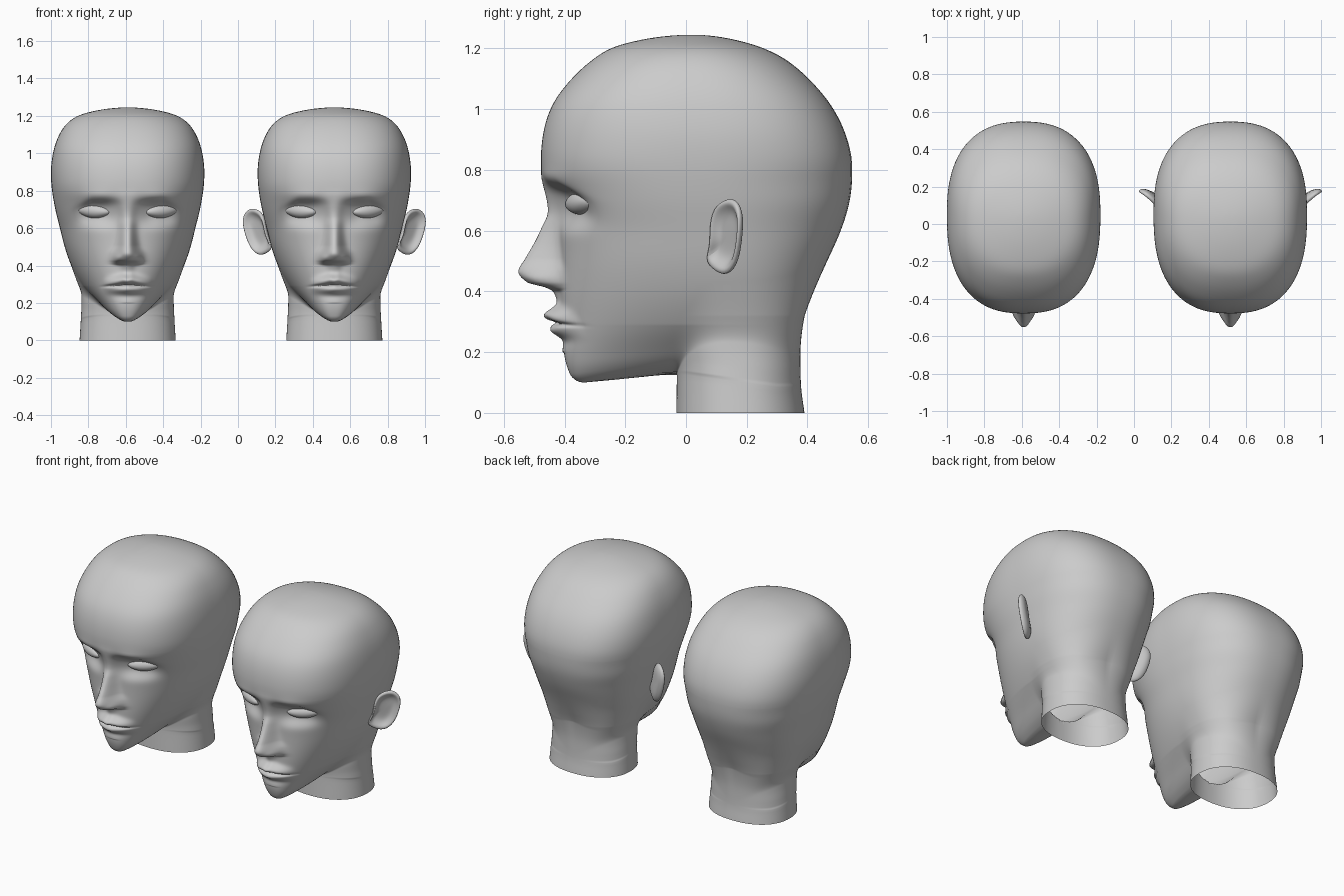
import bpy, bmesh
from math import sin, cos, pi, exp, sqrt, radians

if "Cube" in bpy.data.objects:
    bpy.data.objects.remove(bpy.data.objects["Cube"])

TOP = 1.245

# Head sections: z, front y, back y, half width, centre y, squareness
HEAD = [
    (0.000, -0.02, 0.36, 0.005, 0.18, 2.5), (0.085, -0.02, 0.36, 0.008, 0.18, 2.8),
    (0.098, -0.345, 0.36, 0.055, 0.17, 2.8), (0.13, -0.383, 0.36, 0.108, 0.17, 2.8),
    (0.20, -0.402, 0.36, 0.172, 0.16, 2.6), (0.30, -0.408, 0.38, 0.248, 0.15, 2.4),
    (0.40, -0.415, 0.42, 0.302, 0.13, 2.3), (0.50, -0.415, 0.465, 0.337, 0.10, 2.3),
    (0.60, -0.42, 0.51, 0.362, 0.08, 2.3), (0.70, -0.435, 0.54, 0.387, 0.06, 2.4),
    (0.76, -0.465, 0.547, 0.398, 0.05, 2.4), (0.82, -0.479, 0.548, 0.407, 0.05, 2.5),
    (0.90, -0.474, 0.532, 0.411, 0.05, 2.5), (1.00, -0.448, 0.487, 0.400, 0.04, 2.5),
    (1.10, -0.378, 0.405, 0.367, 0.03, 2.4), (1.16, -0.312, 0.335, 0.325, 0.02, 2.3),
    (1.20, -0.25, 0.258, 0.268, 0.02, 2.2), (1.23, -0.14, 0.155, 0.16, 0.02, 2.1),
    (TOP, 0.02, 0.02, 0.0, 0.02, 2.0)]
# Neck sections: z, front y, back y, half width
NECK = [(0.0, -0.032, 0.39, 0.257), (0.1, -0.03, 0.378, 0.25), (0.2, -0.04, 0.376, 0.246),
        (0.3, -0.02, 0.384, 0.246), (0.4, 0.0, 0.40, 0.24), (0.6, 0.02, 0.40, 0.19), (TOP, 0.01, 0.03, 0.001)]
# Nose: z, height above the face, half width
NOSE = [(0.0, 0, 0.05), (0.36, 0.010, 0.03), (0.398, 0.022, 0.035), (0.412, 0.045, 0.06), (0.43, 0.108, 0.062),
        (0.465, 0.137, 0.058), (0.51, 0.113, 0.045), (0.56, 0.082, 0.04), (0.61, 0.054, 0.038),
        (0.66, 0.028, 0.038), (0.72, 0.018, 0.045), (0.77, 0.008, 0.06), (0.82, 0, 0.06), (TOP, 0, 0.06)]


def sample(table, z, key=lambda v: v):
    """Monotone interpolation of a section table."""
    i = 0
    while i < len(table) - 2 and z > table[i + 1][0]:
        i += 1
    k = [key(r[0]) for r in table]
    d = k[i + 1] - k[i]
    t = (key(z) - k[i]) / d
    out = []
    for c in range(1, len(table[0])):
        def slope(j):
            if j == 0 or j == len(table) - 1:
                return (table[i + 1][c] - table[i][c]) / d
            a = (table[j][c] - table[j - 1][c]) / (k[j] - k[j - 1])
            b = (table[j + 1][c] - table[j][c]) / (k[j + 1] - k[j])
            return 2 * a * b / (a + b) if a * b > 0 else 0
        p, q = table[i][c], table[i + 1][c]
        out.append((2*t**3 - 3*t**2 + 1) * p + (t**3 - 2*t*t + t) * d * slope(i)
                   + (3*t*t - 2*t**3) * q + (t**3 - t*t) * d * slope(i + 1))
    return out


def smooth_sample(table, z, lo, key=lambda v: v):
    """Average of neighbouring samples, so no bands show."""
    h = max(min(0.05, (z - lo) / 3, (TOP - z) / 3), 0)
    taps = [(-1, 1), (-0.67, 2), (-0.33, 3), (0, 4), (0.33, 3), (0.67, 2), (1, 1)]
    rows = [(w, sample(table, z + o * h, key)) for o, w in taps]
    return [sum(w * r[c] for w, r in rows) / 16 for c in range(len(table[0]) - 1)]


def radius(phi, w, front, back, n):
    b = front if cos(phi) > 0 else back
    w, b = max(w, 1e-5), max(b, 1e-5)
    return ((abs(sin(phi)) / w) ** n + (abs(cos(phi)) / b) ** n) ** (-1 / n)


def bell(v, s, p=2):
    return exp(-(abs(v) / s) ** p)


def features(x, z, nose):
    """Forward displacement of the face: nose, sockets, brow and lips."""
    x = abs(x)
    f = nose[0] * bell(x, nose[1], 2.4)
    f += 0.022 * bell(x - 0.055, 0.022) * bell(z - 0.44, 0.024)          # nostril wings
    brow = 1 / (1 + exp((z - 0.752 + 0.5 * max(x - 0.19, 0)) / 0.011))
    f -= 0.043 * bell(x - 0.165, 0.10, 3) * bell(z - 0.69, 0.075, 3) * brow
    f += 0.008 * bell(x - 0.16, 0.10) * bell(z - 0.775, 0.03)
    m = max(1 - (x / 0.135) ** 2, 0)
    upper = 0.328 - 0.2 * x - 0.008 * bell(x, 0.014)
    f += 0.050 * m * bell(z - upper, 0.026)
    f += 0.032 * m ** 1.3 * bell(z - 0.272, 0.022)
    f -= 0.018 * bell(x, 0.125, 6) * bell(z - 0.298 + 0.08 * x, 0.007)
    f -= 0.006 * bell(x, 0.08) * bell(z - 0.235, 0.02)
    return f


def finish(bm, name, angle=60):
    bmesh.ops.recalc_face_normals(bm, faces=bm.faces)
    me = bpy.data.meshes.new(name)
    bm.to_mesh(me)
    bm.free()
    ob = bpy.data.objects.new(name, me)
    bpy.context.collection.objects.link(ob)
    bpy.ops.object.select_all(action='DESELECT')
    bpy.context.view_layer.objects.active = ob
    ob.select_set(True)
    bpy.ops.object.shade_smooth_by_angle(angle=radians(angle))
    return ob


def bridge(bm, a, b):
    for i in range(len(a)):
        j = (i + 1) % len(a)
        bm.faces.new((a[i], a[j], b[j], b[i]))


def build_head(name):
    # skull, face and neck as one grid of rings, finer at the face
    half = 80
    us = [i / half for i in range(-half, half)]
    angles = [pi * (0.4 * u + 0.6 * u ** 3) for u in us]
    zs = [0.085 * i / 6 for i in range(6)] + [0.085 + 0.004 * i for i in range(179)]
    z0 = zs[-1]
    zs += [TOP - (TOP - z0) * (1 - i / 36) ** 2 for i in range(1, 36)]
    bm = bmesh.new()
    prev = None
    for z in zs:
        fr, bk, w, yc, n = smooth_sample(HEAD, z, 0.13, lambda v: -sqrt(max(TOP - v, 0)))
        nf, nb, nw = smooth_sample(NECK, z, 0.0)
        nose = sample(NOSE, z)
        # the jaw underside rises towards the throat
        lift = 0.042 * max(1 - abs(z - 0.09) / (0.09 if z < 0.09 else 0.2), 0)
        k = 0.02 + 0.06 * min(max((z - 0.12) / 0.2, 0), 1)
        ring = []
        for p in angles:
            a = radius(p, w, yc - fr, bk - yc, n)
            b = radius(p, nw, yc - nf, nb - yc, 2.25) if z < 0.75 else 0
            h = max(k - abs(a - b), 0) / k
            r = max(a, b) + h * h * k / 4 * min(abs(sin(p)) * 1.5, 1)
            x, y = r * sin(p), yc - r * cos(p)
            if cos(p) > 0 and 0.2 < z < 0.9:
                y -= features(x, z, nose)
            s = min(max((y + 0.36) / 0.32, 0), 1) * min(max((0.3 - y) / 0.3, 0), 1)
            ring.append(bm.verts.new((x, y, z + lift * s)))
        if prev:
            bridge(bm, prev, ring)
        prev = ring
    tip = bm.verts.new((0, 0.02, TOP))
    for i in range(len(prev)):
        bm.faces.new((prev[i], prev[(i + 1) % len(prev)], tip))
    return finish(bm, name, 75)


def build_eye(name, side):
    # almond eyeball following the curve of the face
    bm = bmesh.new()
    bmesh.ops.create_uvsphere(bm, u_segments=32, v_segments=16, radius=1)
    a = radians(27)
    for v in bm.verts:
        x, y, z = v.co
        x, y, z = x * 0.097, y * 0.042, z * 0.039 * (1 - 0.25 * x * x)
        v.co = (side * (0.18 + x * cos(a) - y * sin(a)), -0.341 + x * sin(a) + y * cos(a), 0.692 + z + 0.06 * x)
    return finish(bm, name)


# Ear outline seen from the side: y, z
EAR = [(0.065, 0.50), (0.083, 0.55), (0.08, 0.62), (0.095, 0.68), (0.13, 0.705), (0.165, 0.708),
       (0.185, 0.66), (0.18, 0.58), (0.168, 0.49), (0.135, 0.445), (0.09, 0.47)]


def build_ear(name, side):
    # rim, hollow and back as shrinking copies of the outline
    bm = bmesh.new()
    rings = []
    for s, off in ((0.6, -0.035), (0.9, -0.018), (1.0, -0.004), (0.98, 0.008), (0.86, 0.010),
                   (0.74, -0.004), (0.55, -0.018), (0.25, -0.02)):
        ring = []
        for y, z in EAR:
            y, z = 0.125 + (y - 0.125) * s, 0.585 + (z - 0.585) * s
            x = 0.345 + 0.2 * (z - 0.5) - 1.2 * max(z - 0.62, 0) ** 1.5 + 1.2 * (y - 0.08)
            ring.append(bm.verts.new((side * (x + 0.69 * off), y - 0.72 * off, z)))
        if rings:
            bridge(bm, rings[-1], ring)
        rings.append(ring)
    bm.faces.new(rings[0])
    bm.faces.new(rings[-1])
    ob = finish(bm, name)
    mod = ob.modifiers.new("smooth", 'SUBSURF')
    mod.levels = mod.render_levels = 2
    return ob


# Two heads side by side, the second one with ears
for label, cx, ears in (("plain", -0.59, False), ("eared", 0.515, True)):
    parts = [build_head(label + "_head")]
    for word, side in (("left", 1), ("right", -1)):
        parts.append(build_eye(f"{label}_{word}_eye", side))
        if ears:
            parts.append(build_ear(f"{label}_{word}_ear", side))
    for ob in parts:
        ob.location.x = cx
